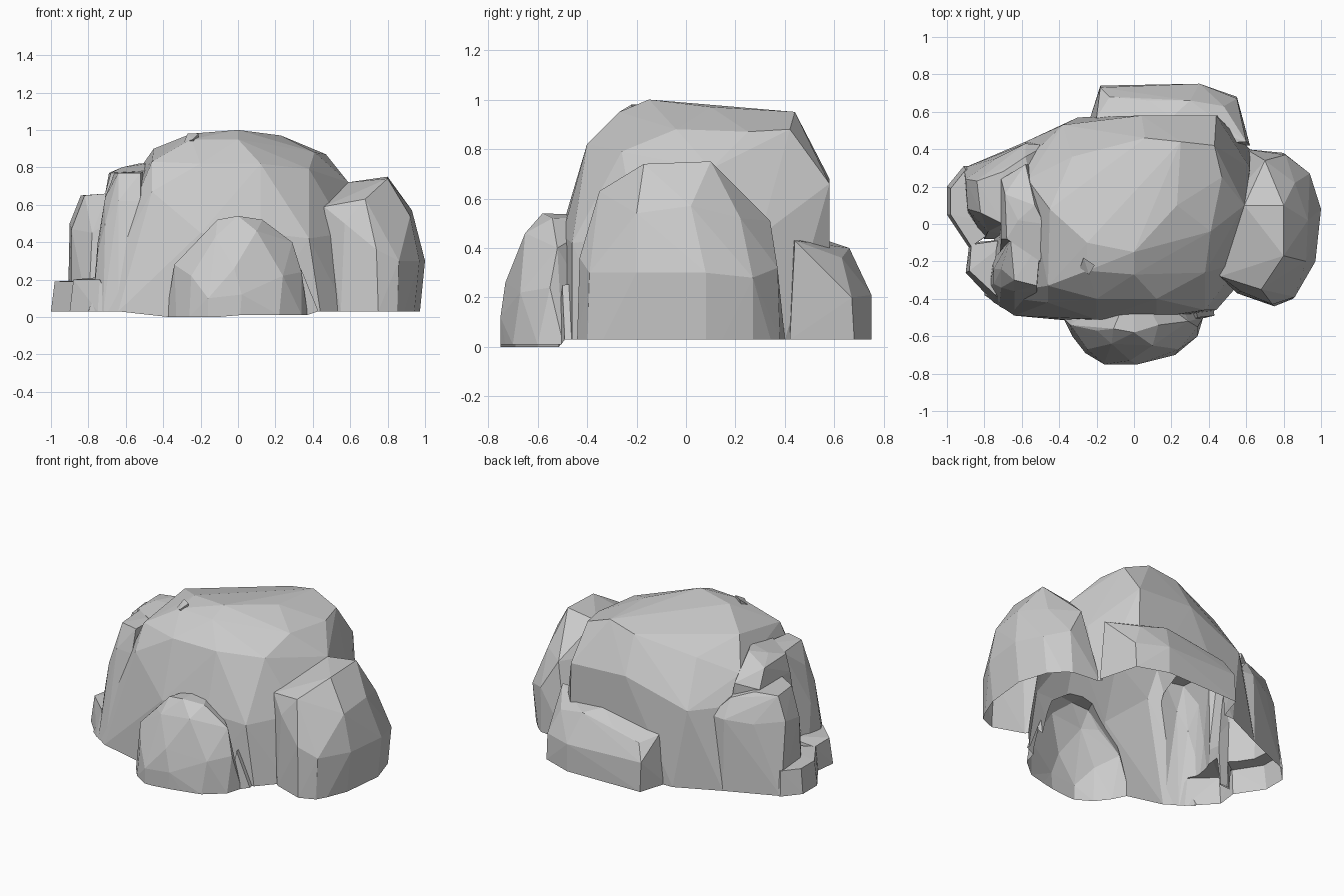
import bpy
import bmesh
from mathutils import Vector

cube = bpy.data.objects.get("Cube")
if cube:
    bpy.data.objects.remove(cube, do_unlink=True)

UNIT = 0.01      # points below are given in hundredths
GROUND = 0.03    # height of the open rim

stone = bpy.data.materials.new("stone_grey")
stone.use_nodes = True
stone.diffuse_color = (0.6, 0.6, 0.6, 1)
stone.node_tree.nodes["Principled BSDF"].inputs["Base Color"].default_value = (0.6, 0.6, 0.6, 1)


def boulder(name, base, upper):
    """Faceted convex rock: base outline runs below the ground, upper points shape it."""
    bm = bmesh.new()
    for x, y in base:
        for z in (-10, 3):
            bm.verts.new(Vector((x, y, z)) * UNIT)
    for point in upper:
        bm.verts.new(Vector(point) * UNIT)
    hull = bmesh.ops.convex_hull(bm, input=bm.verts[:])
    inside = {g for g in hull["geom_interior"] + hull["geom_unused"]
              if isinstance(g, bmesh.types.BMVert)}
    bmesh.ops.delete(bm, geom=list(inside), context="VERTS")
    bmesh.ops.recalc_face_normals(bm, faces=bm.faces[:])
    mesh = bpy.data.meshes.new(name)
    bm.to_mesh(mesh)
    bm.free()
    mesh.materials.append(stone)
    rock = bpy.data.objects.new(name, mesh)
    bpy.context.collection.objects.link(rock)
    return rock


# Large central dome
dome = boulder(
    "boulder_cluster",
    [(-80, -38), (-64, -49), (-20, -53), (12, -52), (44, -46), (58, -30),
     (62, 40), (45, 58), (-30, 57), (-58, 44), (-70, 20)],
    [(-20, -51, 45), (12, -50, 45), (38, -46, 42), (58, -20, 45), (62, 30, 45),
     (44, 58, 66), (4, 58, 68), (-38, 53, 54), (-62, 30, 56), (59, 10, 72),
     (-46, -33, 83), (-46, -42, 67), (-57, 24, 73), (-45, 8, 90), (-25, -10, 98),
     (0, -15, 100), (23, 10, 97), (25, 44, 95), (6, 46, 91), (-33, 36, 82),
     (47, 25, 87), (43, 42, 88), (41, -4, 88), (-20, -40, 82), (12, -40, 82),
     (38, -26, 79), (0, -27, 95), (-25, -25, 95)])

# Tall boulder on the +x side
side_boulder = boulder(
    "side_boulder",
    [(55, -37), (75, -44), (85, -40), (93, -20), (96, 8), (90, 27), (80, 38),
     (60, 40), (40, 0)],
    [(100, 8, 30), (97, -20, 30), (86, -39, 30), (74, -43, 36), (94, 27, 28),
     (81, 37, 32), (46, -28, 59), (57, -36, 50), (68, -35, 63), (80, -17, 74),
     (80, 10, 75), (59, 10, 72), (93, 2, 57), (92, -20, 54), (70, 34, 51),
     (65, 24, 59), (86, 22, 52), (40, 0, 55)])

# Rounded boulder at the front
front_boulder = boulder(
    "front_boulder",
    [(-38, -50), (-33, -60), (-26, -69), (-16, -75), (0, -75), (22, -70),
     (34, -60), (37, -50), (20, -30), (-20, -30)],
    [(-16, -75, 10), (2, -75, 12), (-25, -67, 22), (-34, -54, 28), (-20, -57, 42),
     (-12, -64, 43), (-11, -56, 52), (0, -58, 54), (13, -54, 52), (10, -65, 46),
     (29, -52, 40), (34, -55, 24), (24, -67, 22), (-2, -73, 26), (0, -30, 53)])

# Small foot stone beside the front boulder
foot_stone = boulder(
    "foot_stone",
    [(30, -52), (43, -49), (42, -40), (28, -40)],
    [(34, -50, 25), (32, -42, 26)])

# Low boulder at the back
back_boulder = boulder(
    "back_boulder",
    [(-24, 55), (-18, 74), (35, 75), (55, 68), (62, 42), (0, 40)],
    [(-18, 73, 22), (35, 75, 21), (55, 67, 20), (-20, 57, 35), (-13, 68, 32),
     (8, 66, 37), (30, 66, 40), (20, 57, 43), (48, 63, 36), (60, 44, 43), (0, 40, 42)])

# Flat-topped outer shoulder of the -x side
shoulder_rock = boulder(
    "shoulder_rock",
    [(-91, 30), (-74, 36), (-58, 44), (-47, 43), (-89, 6), (-80, -8), (-50, -8)],
    [(-90, 24, 50), (-89, 8, 47), (-74, 35, 48), (-58, 43, 50), (-84, 23, 65),
     (-82, 6, 65), (-70, 28, 66), (-70, 0, 66), (-58, 36, 62), (-47, 42, 50),
     (-78, -4, 45), (-50, 0, 65)])

# Taller ridge between the shoulder and the dome
ridge_rock = boulder(
    "ridge_rock",
    [(-72, 20), (-72, -20), (-50, -30), (-45, 30)],
    [(-71, 24, 66), (-71, -8, 66), (-69, 16, 77), (-68, -8, 77), (-62, 2, 80),
     (-53, 10, 82), (-58, 32, 70), (-48, 0, 82), (-50, -20, 78)])

# Steep buttress at the front corner
buttress_rock = boulder(
    "buttress_rock",
    [(-76, -20), (-78, -34), (-72, -44), (-64, -48), (-50, -20)],
    [(-75, -24, 40), (-75, -32, 34), (-71, -34, 50), (-71, -24, 64), (-64, -36, 62),
     (-64, -30, 77), (-52, -33, 77), (-52, -37, 62), (-66, -8, 77), (-50, -10, 78)])

# Low ledge running around the -x foot
ledge_rock = boulder(
    "ledge_rock",
    [(-100, 5), (-100, 20), (-91, 31), (-70, 30), (-70, 0), (-88, -13)],
    [(-98, 5, 19), (-98, 19, 19), (-90, 29, 19), (-70, 28, 20), (-70, 0, 20),
     (-87, -12, 19)])
ledge_corner = boulder(
    "ledge_corner",
    [(-88, -10), (-90, -26), (-82, -33), (-75, -42), (-66, -47), (-66, -8)],
    [(-87, -11, 19), (-88, -25, 20), (-80, -32, 20), (-74, -38, 20), (-66, -8, 22)])

# Small chip near the top of the dome
chip = boulder(
    "chip",
    [],
    [(-29, -24, 93), (-27, -18, 98), (-21, -22, 98), (-24, -27, 95),
     (-28, -20, 90), (-22, -22, 90)])

# Fuse all rocks into one outer shell
rocks = [side_boulder, front_boulder, foot_stone, back_boulder, shoulder_rock,
         ridge_rock, buttress_rock, ledge_rock, ledge_corner, chip]
for rock in rocks:
    fuse = dome.modifiers.new("fuse_" + rock.name, "BOOLEAN")
    fuse.operation = "UNION"
    fuse.solver = "EXACT"
    fuse.object = rock
depsgraph = bpy.context.evaluated_depsgraph_get()
shell = bpy.data.meshes.new_from_object(dome.evaluated_get(depsgraph))
dome.modifiers.clear()
dome.data = shell
for rock in rocks:
    bpy.data.objects.remove(rock, do_unlink=True)

# Open the underside and let the front rim dip to the ground
bm = bmesh.new()
bm.from_mesh(shell)
bmesh.ops.bisect_plane(bm, geom=bm.verts[:] + bm.edges[:] + bm.faces[:], dist=0.0001,
                       plane_co=(0, 0, GROUND), plane_no=(0, 0, 1), clear_inner=True)
for vert in bm.verts:
    x, y, z = vert.co
    if z < GROUND + 0.001 and y < -0.45 and -0.5 < x < 0.4:
        vert.co.z = 0.0 if x < 0.0 else 0.01
for face in bm.faces:
    face.smooth = False
    face.material_index = 0
bm.to_mesh(shell)
bm.free()
